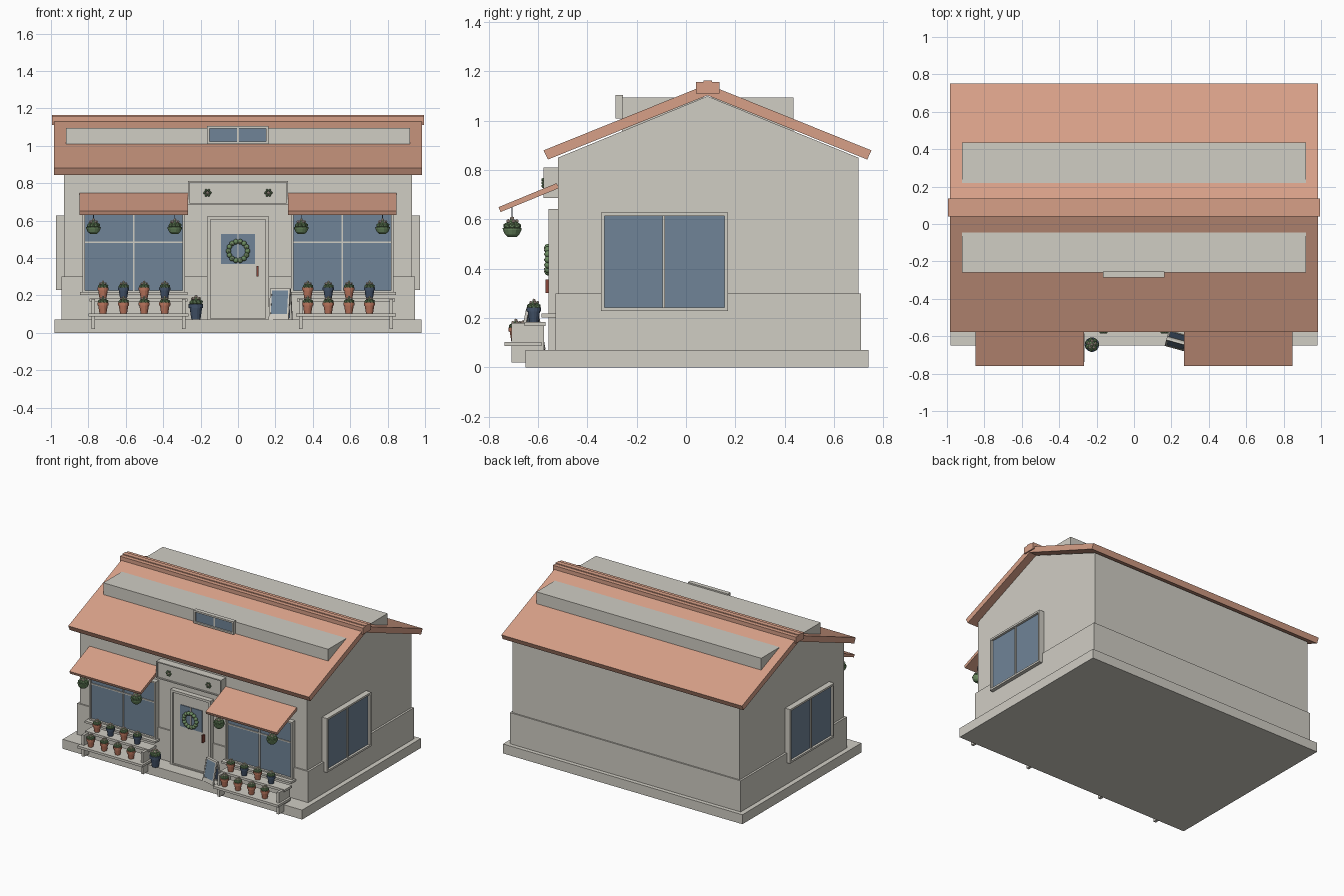
import bpy, bmesh, math
from mathutils import Matrix, Vector

if "Cube" in bpy.data.objects:
    bpy.data.objects.remove(bpy.data.objects["Cube"], do_unlink=True)


def material(name, r, g, b):
    m = bpy.data.materials.new(name)
    m.use_nodes = True
    m.diffuse_color = (r, g, b, 1)
    m.node_tree.nodes["Principled BSDF"].inputs["Base Color"].default_value = (r, g, b, 1)
    return m


WALL = material("warm_white", .63, .61, .55)
ROOF = material("roof_clay", .68, .35, .245)
GLASS = material("blue_glass", .16, .23, .31)
CLAY = material("terracotta", .5, .18, .11)
NAVY = material("navy_glaze", .055, .085, .14)
LEAF = material("leaf_green", .15, .26, .12)
BLOOM = material("cream_bloom", .72, .58, .48)
WOOD = material("red_brown_handle", .25, .06, .04)


def finish(name, bm, mats, smooth=False):
    bmesh.ops.recalc_face_normals(bm, faces=bm.faces)
    mesh = bpy.data.meshes.new(name)
    bm.to_mesh(mesh)
    bm.free()
    for m in mats:
        mesh.materials.append(m)
    for p in mesh.polygons:
        p.use_smooth = smooth
    ob = bpy.data.objects.new(name, mesh)
    bpy.context.collection.objects.link(ob)
    return ob


def add_box(bm, x0, x1, y0, y1, z0, z1):
    size = Matrix.Diagonal((x1 - x0, y1 - y0, z1 - z0, 1))
    mid = Matrix.Translation(((x0 + x1) / 2, (y0 + y1) / 2, (z0 + z1) / 2))
    bmesh.ops.create_cube(bm, size=1, matrix=mid @ size)


def box(name, mat, *bounds):
    bm = bmesh.new()
    add_box(bm, *bounds)
    return finish(name, bm, [mat])


def prism(name, mat, x0, x1, profile):
    """Extrude a (y, z) profile along x."""
    bm = bmesh.new()
    face = bm.faces.new([bm.verts.new((x0, y, z)) for y, z in profile])
    out = bmesh.ops.extrude_face_region(bm, geom=[face])
    moved = [v for v in out["geom"] if isinstance(v, bmesh.types.BMVert)]
    bmesh.ops.translate(bm, verts=moved, vec=(x1 - x0, 0, 0))
    return finish(name, bm, [mat])


def frame(name, mat, x0, x1, y0, y1, z0, z1, t, mullion=None, rail=None):
    """Rectangular frame facing the front, with optional bars."""
    bm = bmesh.new()
    add_box(bm, x0, x0 + t, y0, y1, z0, z1)
    add_box(bm, x1 - t, x1, y0, y1, z0, z1)
    add_box(bm, x0 + t, x1 - t, y0, y1, z0, z0 + t)
    add_box(bm, x0 + t, x1 - t, y0, y1, z1 - t, z1)
    if mullion is not None:
        add_box(bm, mullion - .005, mullion + .005, y0 + .008, y1, z0 + t, z1 - t)
    if rail is not None:
        add_box(bm, x0 + t, x1 - t, y0 + .009, y1, rail - .004, rail + .004)
    return finish(name, bm, [mat])


def ball(bm, centre, r, index, detail=1):
    before = set(bm.faces)
    bmesh.ops.create_icosphere(bm, subdivisions=detail, radius=r,
                               matrix=Matrix.Translation(centre))
    for f in set(bm.faces) - before:
        f.material_index = index


def ring(n, r, turn=0):
    return [Vector((r * math.cos(turn + math.tau * i / n),
                    r * math.sin(turn + math.tau * i / n), 0)) for i in range(n)]


def lathe(bm, profile, base, sides=14):
    loops = [[bm.verts.new(base + p + Vector((0, 0, z))) for p in ring(sides, r)]
             for r, z in profile]
    for a, b in zip(loops, loops[1:]):
        for i in range(sides):
            j = (i + 1) % sides
            bm.faces.new((a[i], a[j], b[j], b[i]))
    bm.faces.new(loops[0])
    bm.faces.new(loops[-1])


def plant(name, x, y, z, r, h, mat, profile):
    """Potted plant: turned pot, leafy clump and small blooms."""
    bm = bmesh.new()
    base = Vector((x, y, z))
    lathe(bm, [(r * a, h * b) for a, b in profile], base)
    top = base + Vector((0, 0, h))
    for p in ring(7, r * .62):
        ball(bm, top + p + Vector((0, 0, r * .2)), r * .38, 1)
    ball(bm, top + Vector((0, 0, r * .4)), r * .6, 1)
    for p in ring(5, r * .5, .3):
        ball(bm, top + p + Vector((0, 0, r * .72)), r * .22, 2)
    ball(bm, top + Vector((0, 0, r)), r * .24, 2)
    return finish(name, bm, [mat, LEAF, BLOOM])


POT = [(.62, 0), (.85, .72), (1, .72), (1, 1), (.85, 1)]
BOWL = [(.45, 0), (.8, .3), (1, .75), (1.05, 1), (.85, 1)]

# Shell of the building
box("foundation_slab", WALL, -.98, .98, -.65, .74, 0, .07)
box("wall_plinth", WALL, -.945, .945, -.53, .71, .07, .3)
prism("house_walls", WALL, -.93, .93,
      [(-.52, .07), (.7, .07), (.7, .85), (.087, 1.1), (-.52, .85)])
box("roof_monitor", WALL, -.92, .92, -.26, .435, .93, 1.095)
prism("gable_roof", ROOF, -.985, .985,
      [(-.578, .88), (.087, 1.148), (.752, .88), (.735, .843), (.087, 1.103), (-.56, .843)])
box("ridge_cap", ROOF, -.995, .995, .04, .135, 1.11, 1.157)
box("ridge_strip", ROOF, -.995, .995, .07, .105, 1.15, 1.163)

# Roof window
frame("roof_window_frame", WALL, -.165, .163, -.286, -.255, 1.01, 1.105, .012, 0)
box("roof_window_glass", GLASS, -.155, .153, -.275, -.256, 1.02, 1.095)

# Shop windows, awnings, sills, benches and plants, one set per side
for side, s in (("right", -1), ("left", 1)):
    xa, xb = sorted((s * .29, s * .825))
    mid = (xa + xb) / 2
    frame(side + "_shop_window_frame", WALL, xa - .006, xb + .006, -.557, -.515,
          .215, .643, .012, mid, .485)
    box(side + "_shop_window_glass", GLASS, xa, xb, -.541, -.515, .22, .635)
    box(side + "_window_sill", WALL, xa - .02, xb + .02, -.585, -.515, .203, .218)
    prism(side + "_awning", ROOF, mid - .291, mid + .291,
          [(-.76, .65), (-.525, .747), (-.515, .727), (-.752, .63)])

    # Side window
    name = side + "_side_window"
    parts = [frame(name + "_frame", WALL, -.345, .17, -.972, -.92, .228, .628, .014, -.09),
             box(name + "_glass", GLASS, -.335, .16, -.955, -.92, .235, .62)]
    for ob in parts:
        ob.data.transform(Matrix.Rotation(math.pi / 2, 4, "Z"))
        if s < 0:
            ob.data.transform(Matrix.Diagonal((-1, 1, 1, 1)))
            ob.data.flip_normals()

    # Stepped plant bench
    cx = -.532 if s < 0 else .578
    bm = bmesh.new()
    add_box(bm, cx - .262, cx + .262, -.655, -.57, .167, .184)
    add_box(bm, cx - .267, cx + .267, -.737, -.585, .086, .103)
    for e in (-.242, .242):
        add_box(bm, cx + e - .01, cx + e + .01, -.708, -.575, .02, .18)
    finish(side + "_plant_bench", bm, [WALL])

    for i in range(4):
        px = (-.722 if s < 0 else .373) + i * .11
        plant(f"{side}_upper_pot_{i}", px, -.617, .184, .03, .058,
              NAVY if i % 2 else CLAY, POT)
        plant(f"{side}_lower_pot_{i}", px, -.69, .103, .03, .058, CLAY, POT)

    # Hanging baskets
    for i, hx in enumerate((.338, .773)):
        plant(f"{side}_hanging_basket_{i}", s * hx, -.705, .528, .038, .038, LEAF, BOWL)
        box(f"{side}_basket_cord_{i}", NAVY, s * hx - .002, s * hx + .002,
            -.707, -.703, .56, .66)

    # Rosette on the sign board
    bm = bmesh.new()
    spot = Vector((s * .163, -.579, .748))
    for p in ring(6, .015):
        ball(bm, spot + Vector((p.x, 0, p.y)), .008, 0)
    ball(bm, spot, .009, 1)
    finish(side + "_sign_rosette", bm, [LEAF, BLOOM])

# Sign board above the door
box("sign_board", WALL, -.262, .262, -.568, -.51, .69, .808)
frame("sign_trim", WALL, -.266, .266, -.577, -.51, .686, .811, .008)

# Door with glass, wreath and handle
frame("door_frame", WALL, -.165, .165, -.557, -.51, .06, .622, .017)
box("door_leaf", WALL, -.15, .15, -.545, -.51, .07, .606)
box("door_glass", GLASS, -.09, .09, -.55, -.54, .368, .527)
box("door_glazing_bar", WALL, -.004, .004, -.553, -.54, .368, .527)
box("door_handle", WOOD, .1, .11, -.57, -.54, .302, .357)
bm = bmesh.new()
for i, p in enumerate(ring(14, .051)):
    ball(bm, Vector((p.x, -.56, .437 + p.y)), .0145, 0, 2)
    if i % 2:
        ball(bm, Vector((p.x * .95, -.572, .437 + p.y * .95)), .005, 1)
finish("door_wreath", bm, [LEAF, BLOOM], True)

# Large pot beside the door
plant("entrance_pot", -.225, -.645, .07, .039, .085, NAVY, POT)

# Folding pavement board
for label, lean in (("front", -1), ("back", 1)):
    panel = [frame(label + "_board_frame", WALL, -.055, .055, -.006, .006, 0, .167, .01),
             box(label + "_board_slate", GLASS if lean < 0 else NAVY,
                 -.046, .046, -.004, .004, .03 if lean < 0 else .01, .158)]
    if lean < 0:
        panel.append(box("front_board_foot", WALL, -.046, .046, -.005, .005, .009, .03))
    turn = Matrix.Rotation(-.27, 4, "Z")
    for ob in panel:
        ob.matrix_world = (Matrix.Translation((.228, -.625, .071)) @ turn
                           @ Matrix.Translation((0, lean * .037, 0))
                           @ Matrix.Rotation(lean * .2, 4, "X"))
